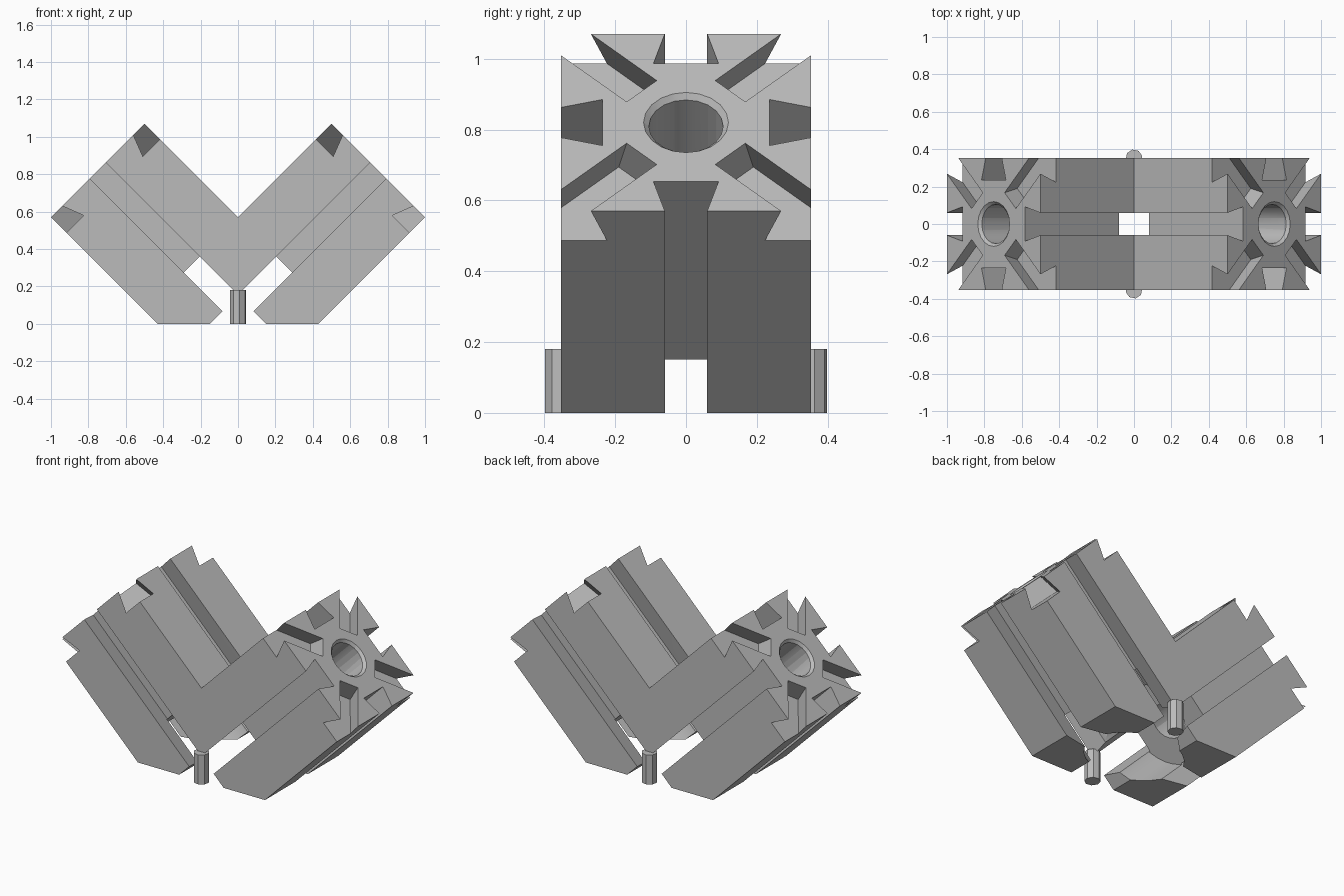
import bpy, bmesh
from math import sin, cos, pi, sqrt, radians
from mathutils import Matrix, Vector

if "Cube" in bpy.data.objects:
    bpy.data.objects.remove(bpy.data.objects["Cube"])

HALF = 0.3535      # half width of the square bar
END = 1.061        # outer end of the bar along its axis
MOUTH = 0.06       # half width of a slot at the surface
FLOOR = 0.092      # half width of a slot at its floor
DEPTH = 0.118      # slot depth
CORE_START = 0.35  # inner end of the solid core

grey = bpy.data.materials.new("aluminium_grey")
grey.use_nodes = True
grey.diffuse_color = (0.5, 0.5, 0.5, 1)
grey.node_tree.nodes["Principled BSDF"].inputs["Base Color"].default_value = (0.5, 0.5, 0.5, 1)


def finish(name, bm):
    bmesh.ops.recalc_face_normals(bm, faces=bm.faces)
    mesh = bpy.data.meshes.new(name)
    bm.to_mesh(mesh)
    bm.free()
    mesh.materials.append(grey)
    obj = bpy.data.objects.new(name, mesh)
    bpy.context.scene.collection.objects.link(obj)
    return obj


def prism(name, section, start, stop, place):
    """Extrude a section from start to stop; place maps (a, b, c) to space."""
    bm = bmesh.new()
    low = [bm.verts.new(place(a, b, start)) for a, b in section]
    high = [bm.verts.new(place(a, b, stop)) for a, b in section]
    bm.faces.new(low)
    bm.faces.new(high)
    for i in range(len(low)):
        j = (i + 1) % len(low)
        bm.faces.new((low[i], low[j], high[j], high[i]))
    return finish(name, bm)


def box(name, lo, hi):
    section = [(lo[0], lo[1]), (hi[0], lo[1]), (hi[0], hi[1]), (lo[0], hi[1])]
    return prism(name, section, lo[2], hi[2], lambda a, b, c: (a, b, c))


def round_cutter(name, r1, r2, start, stop, sides):
    """Round cutter lying along the bar axis."""
    bm = bmesh.new()
    turn = Matrix.Translation(((start + stop) / 2, 0, 0)) @ Matrix.Rotation(pi / 2, 4, "Y")
    bmesh.ops.create_cone(bm, cap_ends=True, segments=sides, radius1=r1, radius2=r2,
                          depth=stop - start, matrix=turn)
    return finish(name, bm)


def cut(obj, cutter):
    cutter.hide_render = True
    mod = obj.modifiers.new("cut", "BOOLEAN")
    mod.operation = "DIFFERENCE"
    mod.solver = "EXACT"
    mod.object = cutter
    bpy.context.view_layer.objects.active = obj
    bpy.ops.object.modifier_apply(modifier=mod.name)
    bpy.data.objects.remove(cutter)


# Bar section: a square with a dovetail slot in each side
side = [(HALF, -HALF), (HALF, -MOUTH), (HALF - DEPTH, -FLOOR),
        (HALF - DEPTH, FLOOR), (HALF, MOUTH)]
section = []
for k in range(4):
    c, s = cos(k * pi / 2), sin(k * pi / 2)
    section += [(a * c - b * s, a * s + b * c) for a, b in side]
bar = prism("slotted_bars", section, -0.6, END, lambda a, b, c: (c, a, b))

# Bore through the core, its chamfer, and the wide cavity at the inner end
cut(bar, round_cutter("bore", 0.105, 0.105, 0.2, END + 0.1, 20))
cut(bar, round_cutter("chamfer", 0.104, 0.136, END - 0.016, END + 0.016, 20))
cut(bar, round_cutter("cavity", 0.26, 0.26, -0.8, CORE_START, 32))

# Diagonal dovetail grooves in the end face
groove = [(-MOUTH, END + 0.05), (-MOUTH, END), (-FLOOR, END - DEPTH),
          (FLOOR, END - DEPTH), (MOUTH, END), (MOUTH, END + 0.05)]
for k in range(4):
    ang = pi / 4 + k * pi / 2
    cut(bar, prism("groove", groove, 0.177, 0.7, lambda t, x, r: (
        x, r * cos(ang) - t * sin(ang), r * sin(ang) + t * cos(ang))))

# Square inner end of the lower half
cut(bar, box("lower_end", (-1, -1, -1), (0.057, 1, 0)))

# Tilt the bar, cut it flat on the ground and mitre it on the centre plane
bar.data.transform(Matrix.Translation((0, 0, 0.07)) @ Matrix.Rotation(radians(-45), 4, "Y"))
cut(bar, box("ground_cut", (-2, -1, -2), (2, 1, 0)))
cut(bar, box("mitre_cut", (-2, -1, -1), (0, 1, 2)))

# Open the mitre and mirror the other bar onto it
bm = bmesh.new()
bm.from_mesh(bar.data)
seam = [f for f in bm.faces if all(abs(v.co.x) < 1e-4 for v in f.verts)]
bmesh.ops.delete(bm, geom=seam, context="FACES")
bm.to_mesh(bar.data)
bm.free()
mirror = bar.modifiers.new("mirror", "MIRROR")
mirror.use_axis[0] = True
bpy.context.view_layer.objects.active = bar
bpy.ops.object.modifier_apply(modifier=mirror.name)

# Small eight-sided pins under the joint, front and back
octagon = [(0.045 * cos(k * pi / 4 + 0.2), 0.045 * sin(k * pi / 4 + 0.2)) for k in range(8)]
for name, y in (("front_pin", -HALF), ("back_pin", HALF)):
    prism(name, octagon, 0, 0.18, lambda a, b, c: (a, y + b, c))

# Smooth only the round bore and cavity
bpy.ops.object.select_all(action="DESELECT")
bar.select_set(True)
bpy.context.view_layer.objects.active = bar
bpy.ops.object.shade_smooth_by_angle(angle=radians(25))
